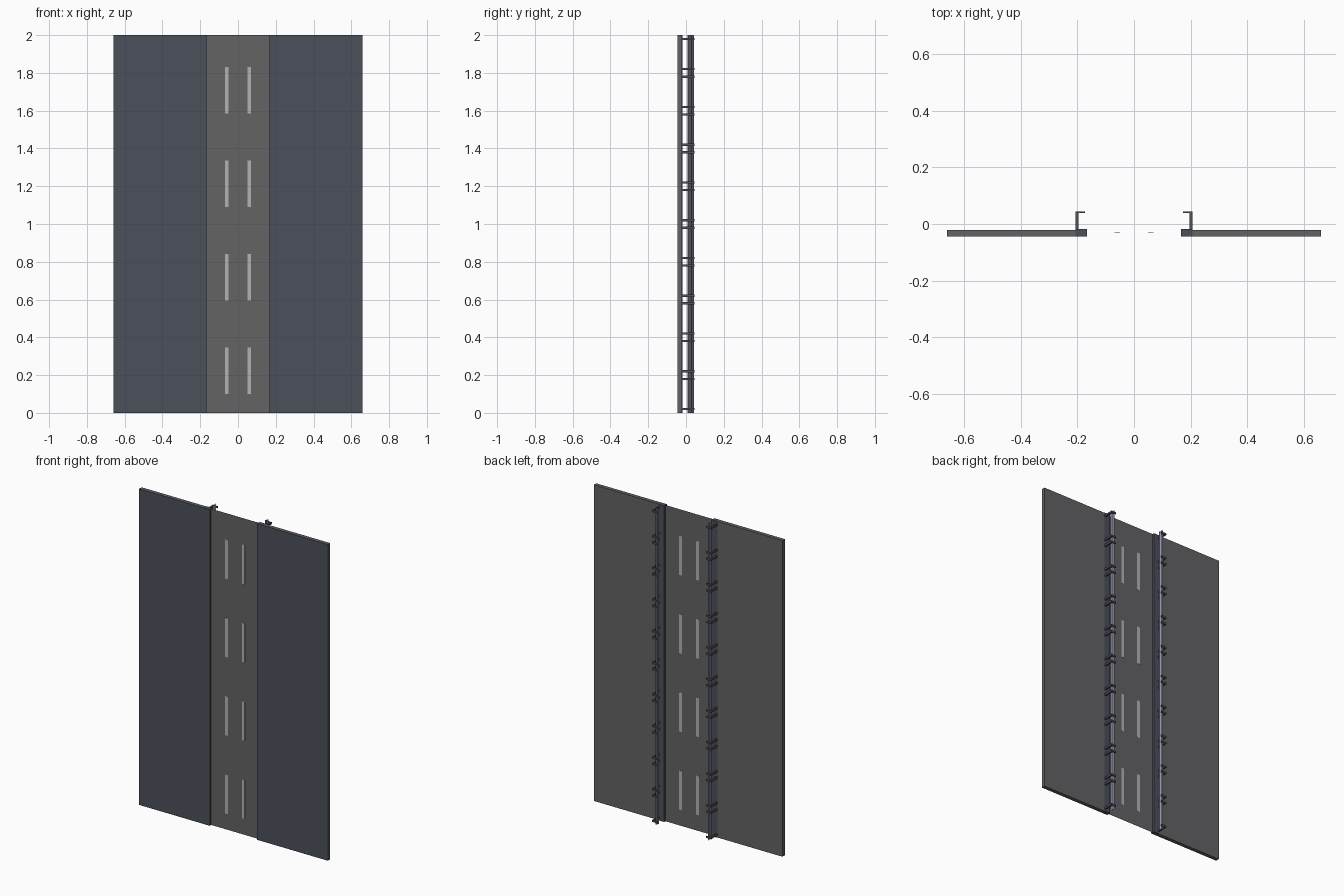
import bpy, bmesh

if "Cube" in bpy.data.objects:
    bpy.data.objects.remove(bpy.data.objects["Cube"])


def material(name, rgb):
    m = bpy.data.materials.new(name)
    m.diffuse_color = (*rgb, 1)
    m.use_nodes = True
    m.node_tree.nodes["Principled BSDF"].inputs["Base Color"].default_value = m.diffuse_color
    return m


CONCRETE = material("dark_concrete", (0.070, 0.080, 0.105))
ASPHALT = material("asphalt", (0.125, 0.125, 0.130))
PAINT = material("lane_paint", (0.45, 0.45, 0.45))
STEEL = material("rail_steel", (0.30, 0.30, 0.40))
POST = material("post_metal", (0.085, 0.085, 0.105))


def make_object(name, bm, *mats):
    me = bpy.data.meshes.new(name)
    bm.to_mesh(me)
    bm.free()
    for m in mats:
        me.materials.append(m)
    ob = bpy.data.objects.new(name, me)
    bpy.context.collection.objects.link(ob)
    return ob


def add_box(bm, x0, x1, y0, y1, z0, z1):
    verts = bmesh.ops.create_cube(bm, size=1)["verts"]
    for v in verts:
        v.co = (x1 if v.co.x > 0 else x0,
                y1 if v.co.y > 0 else y0,
                z1 if v.co.z > 0 else z0)


def add_strip(bm, profile, z0, z1):
    # thin sheet: an (x, y) profile swept along z
    rows = [[bm.verts.new((x, y, z)) for x, y in profile] for z in (z0, z1)]
    for i in range(len(profile) - 1):
        bm.faces.new((rows[0][i], rows[0][i + 1], rows[1][i + 1], rows[1][i]))


def mirror_x(ob):
    mod = ob.modifiers.new("mirror", 'MIRROR')
    mod.use_axis[0] = True
    mod.use_mirror_merge = False


LENGTH = 2.0
ROAD_Y = -0.031

# Road sheet between the two side slabs
bm = bmesh.new()
add_strip(bm, [(0.166, ROAD_Y), (-0.166, ROAD_Y)], 0, LENGTH)
make_object("road_surface", bm, ASPHALT)

# Dashed lane lines, visible on both faces of the road
bm = bmesh.new()
for i in range(4):
    z = 0.1 + i * 0.495
    for x in (-0.059, 0.059):
        add_box(bm, x - 0.01, x + 0.01, ROAD_Y - 0.001, ROAD_Y + 0.001, z, z + 0.247)
make_object("lane_dashes", bm, PAINT)

# Side slabs: grey with a dark front
bm = bmesh.new()
add_box(bm, 0.207, 0.66, -0.045, -0.021, 0, LENGTH)
bm.normal_update()
for f in bm.faces:
    f.material_index = 1 if f.normal.y < -0.5 else 0
mirror_x(make_object("side_slab", bm, ASPHALT, CONCRETE))

# Raised kerbs beside the road
bm = bmesh.new()
add_box(bm, 0.166, 0.207, -0.045, -0.018, 0, LENGTH)
mirror_x(make_object("kerb", bm, CONCRETE))

# Guard rail posts with an arm reaching towards the road, two per bay
bm = bmesh.new()
for bay in range(10):
    for offset in (0.02, 0.18):
        z = bay * 0.2 + offset
        add_box(bm, 0.197, 0.207, -0.018, 0.045, z - 0.006, z + 0.006)
        add_box(bm, 0.173, 0.197, 0.039, 0.045, z - 0.006, z + 0.006)
mirror_x(make_object("rail_posts", bm, POST))

# Corrugated guard rail sheet facing the road
bm = bmesh.new()
profile = [(0.184, 0.008), (0.184, 0.012), (0.177, 0.016), (0.177, 0.020),
           (0.184, 0.024), (0.184, 0.027), (0.177, 0.031), (0.177, 0.035),
           (0.184, 0.039), (0.184, 0.042)]
add_strip(bm, profile, 0, LENGTH)
mirror_x(make_object("guard_rail", bm, STEEL))
